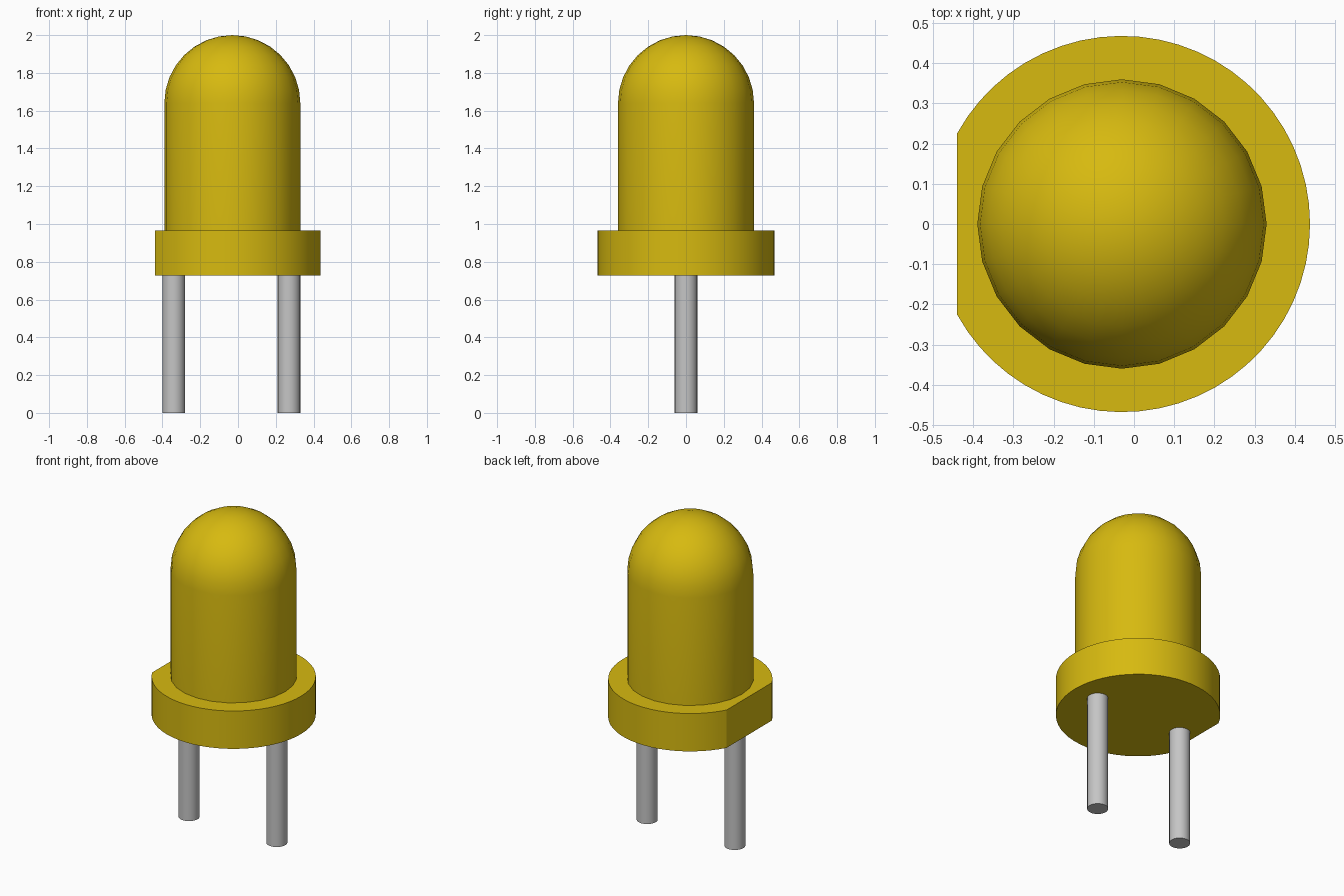
import bpy, bmesh, math

if "Cube" in bpy.data.objects:
    bpy.data.objects.remove(bpy.data.objects["Cube"])


def make_material(name, color):
    mat = bpy.data.materials.new(name)
    mat.use_nodes = True
    mat.diffuse_color = color
    bsdf = next(n for n in mat.node_tree.nodes if n.type == 'BSDF_PRINCIPLED')
    bsdf.inputs["Base Color"].default_value = color
    return mat


yellow = make_material("amber yellow plastic", (0.68, 0.49, 0.005, 1))
metal = make_material("grey metal", (0.56, 0.56, 0.56, 1))


def finish(bm, name, mat, location, angle=40):
    """Turn a bmesh into a smooth-shaded object with crisp edges."""
    bmesh.ops.recalc_face_normals(bm, faces=bm.faces[:])
    mesh = bpy.data.meshes.new(name)
    bm.to_mesh(mesh)
    bm.free()
    mesh.materials.append(mat)
    obj = bpy.data.objects.new(name, mesh)
    obj.location = location
    bpy.context.collection.objects.link(obj)
    bpy.ops.object.select_all(action='DESELECT')
    obj.select_set(True)
    bpy.context.view_layer.objects.active = obj
    bpy.ops.object.shade_smooth_by_angle(angle=math.radians(angle))
    return obj


AXIS_X = -0.03          # bulb and rim share this off-centre axis
RIM_Z, RIM_TOP = 0.727, 0.965

# Bulb: straight wall with a hemispherical dome, turned around z
radius, dome_z, rings = 0.36, 1.64, 8
profile = [(radius, RIM_TOP - 0.02)]
for i in range(rings + 1):
    a = math.pi / 2 * i / rings
    profile.append((radius * math.cos(a), dome_z + radius * math.sin(a)))
bm = bmesh.new()
verts = [bm.verts.new((r, 0, z)) for r, z in profile]
edges = [bm.edges.new(pair) for pair in zip(verts, verts[1:])]
bmesh.ops.spin(bm, geom=verts + edges, axis=(0, 0, 1), cent=(0, 0, 0),
               angle=math.tau, steps=24)
bmesh.ops.remove_doubles(bm, verts=bm.verts[:], dist=0.0005)
finish(bm, "bulb", yellow, (AXIS_X, 0, 0))

# Rim: disc with a flat cut on its right side
rim_r, flat = 0.468, 0.41
end = math.pi - math.acos(flat / rim_r)
steps = 50
bm = bmesh.new()
outline = []
for i in range(steps + 1):
    a = -end + 2 * end * i / steps
    outline.append(bm.verts.new((rim_r * math.cos(a), rim_r * math.sin(a), 0)))
base = bm.faces.new(outline)
top = bmesh.ops.extrude_face_region(bm, geom=[base])["geom"]
bmesh.ops.translate(bm, vec=(0, 0, RIM_TOP - RIM_Z),
                    verts=[v for v in top if isinstance(v, bmesh.types.BMVert)])
finish(bm, "rim", yellow, (AXIS_X, 0, RIM_Z), 25)

# Leads: two round metal legs below the rim
for name, x in (("right_lead", -0.34), ("left_lead", 0.27)):
    height = RIM_Z + 0.02
    bm = bmesh.new()
    bmesh.ops.create_cone(bm, cap_ends=True, segments=24, radius1=0.06,
                          radius2=0.06, depth=height)
    finish(bm, name, metal, (x, 0, height / 2))
